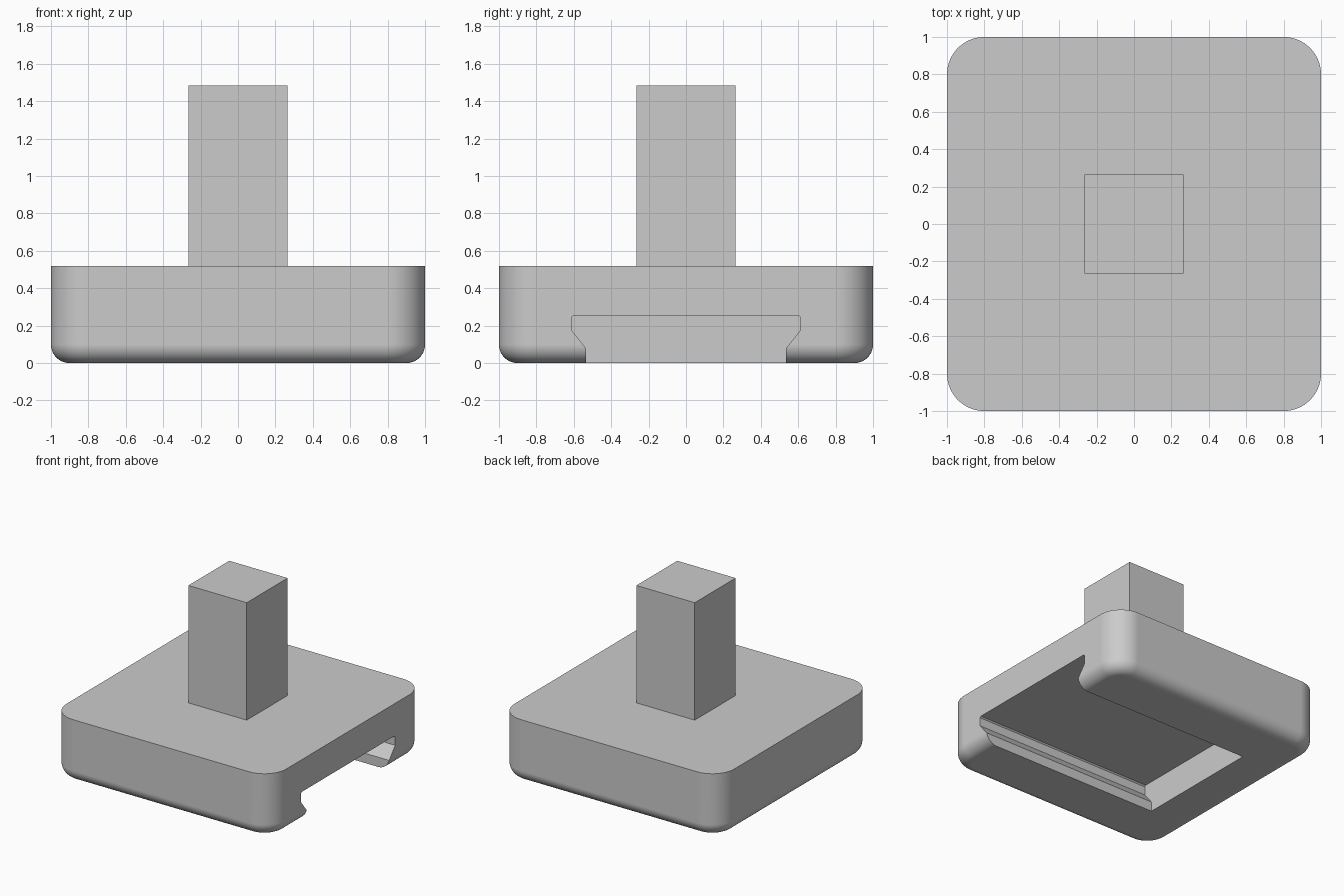
import bpy
import bmesh

if "Cube" in bpy.data.objects:
    bpy.data.objects.remove(bpy.data.objects["Cube"], do_unlink=True)

BASE_TOP = 0.52
STEM_TOP = 1.485

grey = bpy.data.materials.new("plain_grey")
grey.use_nodes = True
colour = (0.6, 0.6, 0.6, 1)
grey.diffuse_color = colour
grey.node_tree.nodes["Principled BSDF"].inputs["Base Color"].default_value = colour


def make_object(name, bm):
    bmesh.ops.recalc_face_normals(bm, faces=bm.faces)
    mesh = bpy.data.meshes.new(name)
    bm.to_mesh(mesh)
    bm.free()
    mesh.materials.append(grey)
    obj = bpy.data.objects.new(name, mesh)
    bpy.context.collection.objects.link(obj)
    return obj


def block(half, low, high):
    bm = bmesh.new()
    bmesh.ops.create_cube(bm, size=1)
    for v in bm.verts:
        v.co.x *= 2 * half
        v.co.y *= 2 * half
        v.co.z = high if v.co.z > 0 else low
    return bm


def round_edges(bm, radius, rule):
    edges = [e for e in bm.edges if rule(*e.verts)]
    bmesh.ops.bevel(bm, geom=edges, offset=radius, offset_type='OFFSET',
                    segments=14, profile=0.5, affect='EDGES')


# Base: rounded upright corners, then a softened bottom rim
bm = block(1, 0, BASE_TOP)
round_edges(bm, 0.2, lambda a, b: abs(a.co.z - b.co.z) > 0.1)
round_edges(bm, 0.1, lambda a, b: max(a.co.z, b.co.z) < 0.001)
base = make_object("base", bm)

# Dovetail slot cutter: open on the +x side, closed at the other end
half_profile = [(0.535, -0.1), (0.535, 0.08), (0.612, 0.175),
                (0.612, 0.245), (0.602, 0.255)]
profile = half_profile + [(-y, z) for y, z in reversed(half_profile)]
bm = bmesh.new()
end = bm.faces.new([bm.verts.new((-0.62, y, z)) for y, z in profile])
result = bmesh.ops.extrude_face_region(bm, geom=[end])
moved = [g for g in result["geom"] if isinstance(g, bmesh.types.BMVert)]
bmesh.ops.translate(bm, verts=moved, vec=(1.8, 0, 0))
cutter = make_object("slot_cutter", bm)
cutter.hide_render = True

cut = base.modifiers.new("slot", 'BOOLEAN')
cut.operation = 'DIFFERENCE'
cut.solver = 'EXACT'
cut.object = cutter

bpy.ops.object.select_all(action='DESELECT')
base.select_set(True)
bpy.context.view_layer.objects.active = base
bpy.ops.object.modifier_apply(modifier=cut.name)
bpy.data.objects.remove(cutter, do_unlink=True)
bpy.ops.object.shade_smooth_by_angle(angle=0.4)
weighted = base.modifiers.new("clean_shading", 'WEIGHTED_NORMAL')
weighted.keep_sharp = True

# Square stem standing on the base
make_object("stem", block(0.265, BASE_TOP, STEM_TOP))
